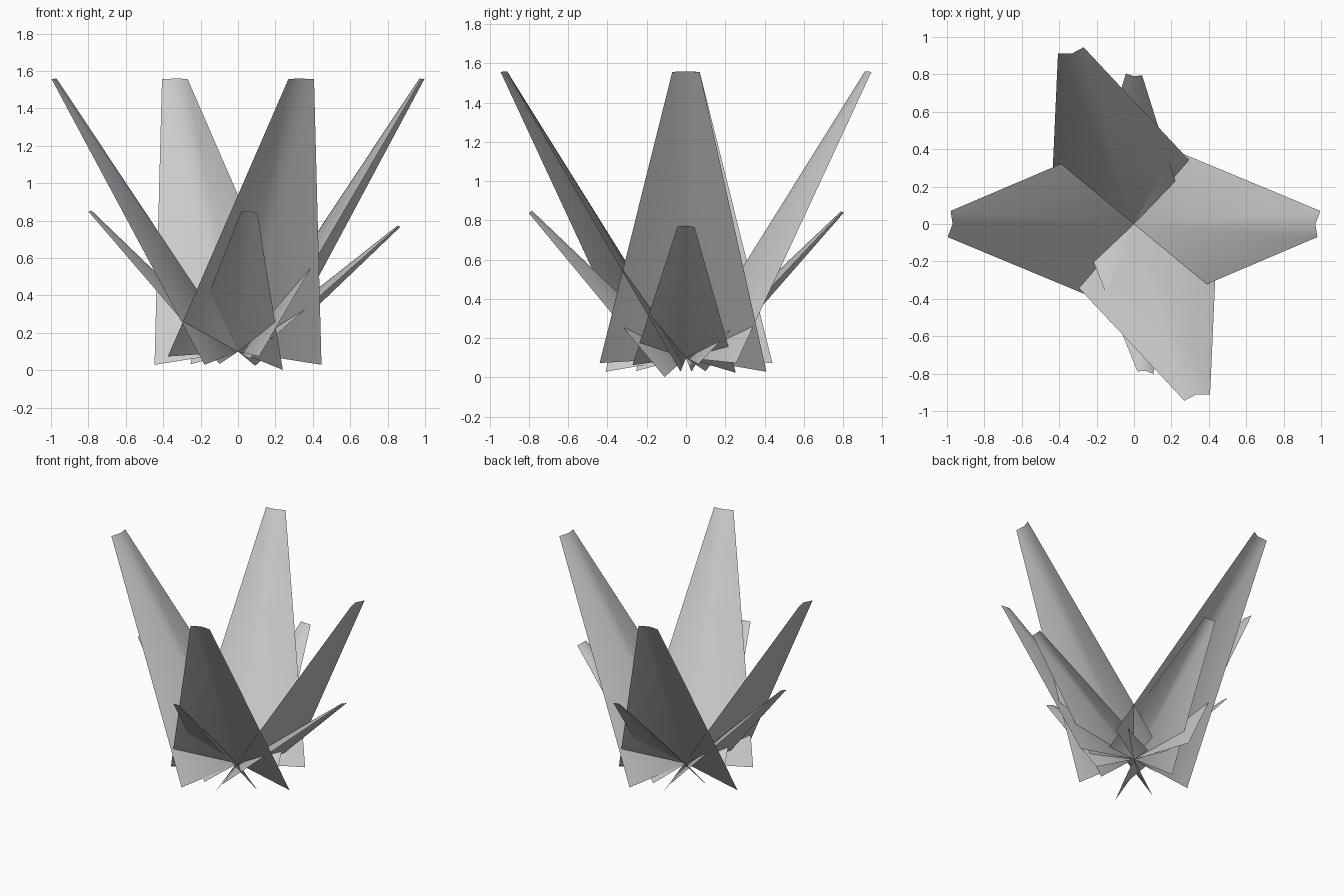
import bpy
from math import sin, cos, radians
from mathutils import Vector

if "Cube" in bpy.data.objects:
    bpy.data.objects.remove(bpy.data.objects["Cube"])

# Single flat colour
grey = bpy.data.materials.new("leaf_grey")
grey.diffuse_color = (0.6, 0.6, 0.6, 1)
grey.use_nodes = True
grey.node_tree.nodes["Principled BSDF"].inputs["Base Color"].default_value = grey.diffuse_color

CENTRE = Vector((0, 0, 0.1))

# Folded leaf blade: (along length, sideways, outward/down)
BLADE = [(0, 0, 0), (0.04, 0.41, 0.188), (0.04, -0.44, 0.108),
         (1.753, 0, 0), (1.764, 0.07, 0.024), (1.756, -0.07, 0.010)]
FACES = [(0, 3, 4, 1), (0, 2, 5, 3)]


def leaf(name, heading, tilt, scale=1.0, roll=0.0):
    h, t, r = radians(heading), radians(tilt), radians(roll)
    out = Vector((cos(h), sin(h), 0))
    side = Vector((-sin(h), cos(h), 0))
    up = Vector((0, 0, 1))
    along = out * cos(t) + up * sin(t)
    normal = out * sin(t) - up * cos(t)
    verts = []
    for u, v, n in BLADE:
        v, n = v * cos(r) - n * sin(r), n * cos(r) + v * sin(r)
        verts.append(CENTRE + (along * u + side * v + normal * n) * scale)
    mesh = bpy.data.meshes.new(name)
    mesh.from_pydata(verts, [], FACES)
    mesh.materials.append(grey)
    for p in mesh.polygons:
        p.use_smooth = True
    mesh.update()
    ob = bpy.data.objects.new(name, mesh)
    bpy.context.collection.objects.link(ob)
    return ob


# Four tall leaves, in two opposite pairs
for i, heading in enumerate((0, 110, 180, 290)):
    leaf(f"tall_leaf_{i + 1}", heading, 56.4)

# Four short, more spread leaves
for i, (heading, tilt, roll) in enumerate(
        ((0, 38.3, 0), (90, 43.4, 0), (180, 43.9, 0), (-85.5, 43.6, 10))):
    leaf(f"short_leaf_{i + 1}", heading, tilt, 0.62, roll)
